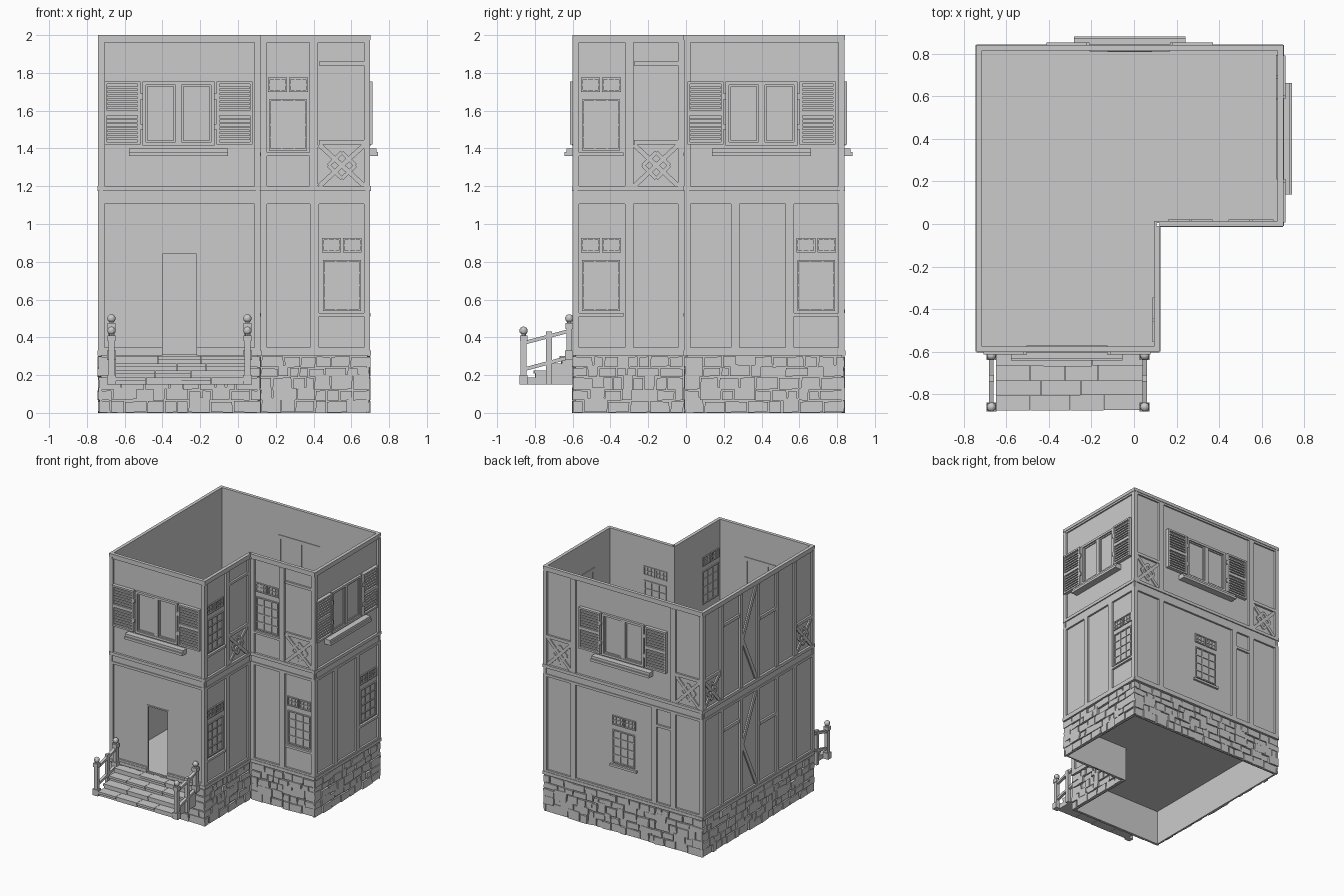
import bpy, bmesh, math, random
from mathutils import Vector, Matrix

if "Cube" in bpy.data.objects:
    bpy.data.objects.remove(bpy.data.objects["Cube"])

random.seed(4)
grey = bpy.data.materials.new("plain_grey")
grey.diffuse_color = (0.6, 0.6, 0.6, 1)
grey.use_nodes = True
grey.node_tree.nodes["Principled BSDF"].inputs["Base Color"].default_value = grey.diffuse_color
parts = {}

# Walls: start corner, direction along wall, outward direction, length
WALLS = {
    "front": ((-.74, -.60), (1, 0), (0, -1), .86),
    "notch_side": ((.12, -.60), (0, 1), (1, 0), .59),
    "notch_front": ((.12, -.01), (1, 0), (0, -1), .58),
    "right": ((.70, -.01), (0, 1), (1, 0), .85),
    "back": ((.70, .84), (-1, 0), (0, 1), 1.44),
    "left": ((-.74, .84), (0, -1), (-1, 0), 1.44),
}
FACE = -.015   # plaster depth behind the timber face


def mesh(name):
    return parts.setdefault(name, bmesh.new())


def place(wall, u, z, d):
    o, a, n, _ = WALLS[wall]
    return Vector((o[0] + a[0] * u + n[0] * d, o[1] + a[1] * u + n[1] * d, z))


def prism(name, wall, outline, d0, d1):
    bm = mesh(name)
    a = [bm.verts.new(place(wall, u, z, d0)) for u, z in outline]
    b = [bm.verts.new(place(wall, u, z, d1)) for u, z in outline]
    bm.faces.new(a[::-1])
    bm.faces.new(b)
    for i in range(len(a)):
        j = (i + 1) % len(a)
        bm.faces.new((a[i], a[j], b[j], b[i]))


def box(name, wall, u0, u1, z0, z1, d0=FACE, d1=0.0):
    prism(name, wall, [(u0, z0), (u1, z0), (u1, z1), (u0, z1)], d0, d1)


def bar(name, wall, p, q, w, d0=FACE, d1=-.004):
    p, q = Vector(p), Vector(q)
    s = (q - p).normalized() * w / 2
    s = Vector((-s.y, s.x))
    prism(name, wall, [p - s, q - s, q + s, p + s], d0, d1)


def frame(name, wall, u0, u1, z0, z1, w, d0=FACE, d1=0.0):
    box(name, wall, u0, u1, z0, z0 + w, d0, d1)
    box(name, wall, u0, u1, z1 - w, z1, d0, d1)
    box(name, wall, u0, u0 + w, z0 + w, z1 - w, d0, d1)
    box(name, wall, u1 - w, u1, z0 + w, z1 - w, d0, d1)


def lattice(name, wall, u0, u1, z0, z1, cols, rows, w=.007):
    frame(name, wall, u0, u1, z0, z1, .009, -.032, -.006)
    for i in range(1, cols):
        u = u0 + (u1 - u0) * i / cols
        box(name, wall, u - w / 2, u + w / 2, z0, z1, -.03, -.009)
    for i in range(1, rows):
        z = z0 + (z1 - z0) * i / rows
        box(name, wall, u0, u1, z - w / 2, z + w / 2, -.03, -.009)


def small_window(wall, u, z, half=.12):
    lattice("small_windows", wall, u - .10, u + .10, z, z + .27, 3, 4)
    for s in (-1, 1):
        c = u + s * .055
        lattice("transom_windows", wall, c - .05, c + .05, z + .31, z + .385, 3, 2)
    box("window_rails", wall, u - half, u + half, z - .03, z - .012, FACE, .002)


def shuttered_window(wall, u):
    frame("large_window_frames", wall, u - .19, u + .19, 1.415, 1.755, .018, -.03, .004)
    box("large_window_frames", wall, u - .017, u + .017, 1.43, 1.74, -.03, .001)
    for s in (-1, 1):
        c = u + s * .095
        frame("window_sashes", wall, c - .078, c + .078, 1.433, 1.737, .01, -.03, -.007)
        c = u + s * .297
        frame("shutters", wall, c - .095, c + .095, 1.42, 1.755, .014, FACE, .013)
        box("shutters", wall, c - .09, c + .09, 1.575, 1.60, FACE, .011)
        box("shutters", wall, c - .09, c + .09, 1.425, 1.75, FACE, -.003)
        for i in range(6):
            for z in (1.445, 1.61):
                box("shutter_slats", wall, c - .08, c + .08, z + i * .021, z + i * .021 + .012, -.004, .008)
        for z in (1.50, 1.66):   # hinges
            box("hinges", wall, u + s * .196 - .008, u + s * .196 + .008, z, z + .03, FACE, .012)
    # sill, wedge shaped by two steps
    box("window_sills", wall, u - .262, u + .262, 1.36, 1.38, FACE, .042)
    box("window_sills", wall, u - .262, u + .262, 1.38, 1.40, FACE, .032)


def post(wall, u, z0, z1, w=.045):
    box("timber_posts", wall, u - w / 2, u + w / 2, z0, z1)


def cross_panel(wall, u0, u1):
    box("timber_rails", wall, u0, u1, 1.42, 1.445)
    m, z0, z1 = (u0 + u1) / 2, 1.2, 1.42
    bar("cross_braces", wall, (u0, z0), (u1, z1), .025)
    bar("cross_braces", wall, (u0, z1), (u1, z0), .025, FACE, -.006)
    k, zm = (u1 - u0) * .3, (z0 + z1) / 2
    ring = [(m - k, zm), (m, zm + .07), (m + k, zm), (m, zm - .07)]
    for i in range(4):
        bar("cross_braces", wall, ring[i], ring[(i + 1) % 4], .02, FACE, -.007)


def stones(wall):
    length, z = WALLS[wall][3], 0.0
    for h in (.065, .055, .07, .05, .06):
        u = 0.0
        while u < length - .001:
            w = random.uniform(.045, .13)
            if length - u - w < .045:
                w = length - u
            j = lambda: random.uniform(0, .008)
            up = random.choice((0, 0, .018)) if z + h < .27 else 0
            prism("foundation_stones", wall, [(u + j() * .6, z + j() * .6), (u + w - j(), z + j()),
                  (u + w - j(), z + h + up - j()), (u + j(), z + h + up - j())],
                  -.02, random.uniform(-.008, .003))
            u += w
        z += h


# Shell, foundation and horizontal timbers on every wall
for wall, (_, _, _, L) in WALLS.items():
    a = -.025 if wall == "notch_front" else .015
    b = L + .025 if wall == "notch_side" else L - .015
    if wall == "front":   # leaves the doorway open
        for u0, u1, z0, z1 in ((a, .34, 0, 2), (.52, b, 0, 2), (.34, .52, 0, .3), (.34, .52, .84, 2)):
            box("wall_panels", wall, u0, u1, z0, z1, -.025, FACE)
    else:
        box("wall_panels", wall, a, b, 0, 2, -.025, FACE)
    stones(wall)
    for z0, z1, d in ((.305, .33, .004), (.33, .345, 0), (1.105, 1.125, 0), (1.125, 1.175, -.006),
                      (1.175, 1.20, .003), (1.96, 1.975, -.003), (1.975, 2, .002)):
        if wall == "front" and z0 < .34:
            box("timber_beams", wall, 0, .34, z0, z1, -.025, d)
            box("timber_beams", wall, .52, L, z0, z1, -.025, d)
        else:
            box("timber_beams", wall, 0, L, z0, z1, -.025, d)
    for z0, z1 in ((.345, 1.105), (1.2, 1.96)):
        post(wall, .0165, z0, z1, .033)
        post(wall, L - .0165, z0, z1, .033)

LOW, HIGH = (.345, 1.105), (1.2, 1.96)

# Front: doorway trim and large window
frame("door_trim", "front", .33, .53, .30, .85, .01, -.025, -.01)
shuttered_window("front", .425)

# Notch front
post("notch_front", .285, *LOW)
post("notch_front", .28, *HIGH)
small_window("notch_front", .43, .54)
small_window("notch_front", .145, 1.39)
cross_panel("notch_front", .31, .55)
box("timber_rails", "notch_front", .31, .55, 1.84, 1.86)

# Notch side
post("notch_side", .30, *LOW)
post("notch_side", .30, *HIGH)
small_window("notch_side", .15, .54)
small_window("notch_side", .15, 1.39)
cross_panel("notch_side", .325, .56)
box("timber_rails", "notch_side", .325, .56, 1.84, 1.86)

# Right
for u in (.27, .56):
    post("right", u, *LOW)
small_window("right", .70, .54)
shuttered_window("right", .41)

# Back
for u in (.27, 1.0, 1.17):
    post("back", u, *LOW)
box("timber_rails", "back", 1.02, 1.15, .96, .98)
for u in (.27, 1.17):
    post("back", u, *HIGH)
small_window("back", .72, .56)
shuttered_window("back", .72)
cross_panel("back", .033, .25)
cross_panel("back", 1.19, 1.407)

# Left
for z0, z1 in (LOW, HIGH):
    for u in (.25, .50, .72, .96, 1.19):
        post("left", u, z0, z1, .035)
    m = (z0 + z1) / 2
    bar("diagonal_braces", "left", (.70, z1), (.52, m), .03)
    bar("diagonal_braces", "left", (.52, m), (.70, z0), .03)
    box("timber_rails", "left", .74, .94, m + .08, m + .105)
    box("timber_rails", "left", .27, .48, m + .2, m + .225)
cross_panel("left", .033, .23)
cross_panel("left", 1.21, 1.407)

# Floor slab following the L-shaped plan
bm = mesh("floor")
plan = [(-.72, -.58), (.10, -.58), (.10, .01), (.68, .01), (.68, .82), (-.72, .82)]
face = bm.faces.new([bm.verts.new((x, y, .285)) for x, y in plan])
top = bmesh.ops.extrude_face_region(bm, geom=[face])["geom"]
bmesh.ops.translate(bm, vec=(0, 0, .015), verts=[v for v in top if isinstance(v, bmesh.types.BMVert)])

# Steps made of uneven stone blocks
for i in range(4):
    z, front = .15 + i * .0375, .28 - i * .07
    x = .09
    while x < .78:
        w = random.uniform(.14, .24)
        if .78 - x - w < .1:
            w = .78 - x
        box("steps", "front", x + .001, x + w - .001, .15, z + .025, 0, front - random.uniform(.008, .015))
        box("step_treads", "front", x + .001, x + w - .001, z + .02, z + .0375, 0, front - random.uniform(0, .006))
        x += w


def round_part(name, x, y, z0, z1, r, r2=None):
    m = Matrix.Translation((x, y, (z0 + z1) / 2))
    bmesh.ops.create_cone(mesh(name), cap_ends=True, segments=10, radius1=r,
                          radius2=r if r2 is None else r2, depth=z1 - z0, matrix=m)


# Railings: newel posts with ball tops, slanted rails and balusters
for u in (.07, .79):
    x = -.74 + u
    for d, z0, z1 in ((.26, .15, .41), (.018, .28, .475)):
        y = -.6 - d
        box("newel_posts", "front", u - .024, u + .024, z0, z0 + .05, d - .022, d + .022)
        box("newel_posts", "front", u - .015, u + .015, z0, z1, d - .015, d + .015)
        box("newel_posts", "front", u - .021, u + .021, z1 - .03, z1, d - .02, d + .02)
        round_part("newel_tops", x, y, z1, z1 + .015, .012)
        bmesh.ops.create_uvsphere(mesh("newel_tops"), u_segments=12, v_segments=8, radius=.022,
                                  matrix=Matrix.Translation((x, y, z1 + .025)))
    box("balusters", "front", u - .012, u + .012, .15, .43, .11, .14)
    for z in (.23, .37):
        bm = mesh("handrails")
        ends = []
        for d, dz in ((.26, 0), (.015, .065)):
            ends.append([bm.verts.new((x + sx * .011, -.6 - d, z + dz + sz * .01))
                         for sx, sz in ((-1, -1), (1, -1), (1, 1), (-1, 1))])
        for f in ends:
            bm.faces.new(f)
        for i in range(4):
            j = (i + 1) % 4
            bm.faces.new((ends[0][i], ends[0][j], ends[1][j], ends[1][i]))

# Turn every collected part into an object
for name, bm in parts.items():
    bmesh.ops.recalc_face_normals(bm, faces=bm.faces)
    me = bpy.data.meshes.new(name)
    bm.to_mesh(me)
    bm.free()
    me.materials.append(grey)
    bpy.context.collection.objects.link(bpy.data.objects.new(name, me))
